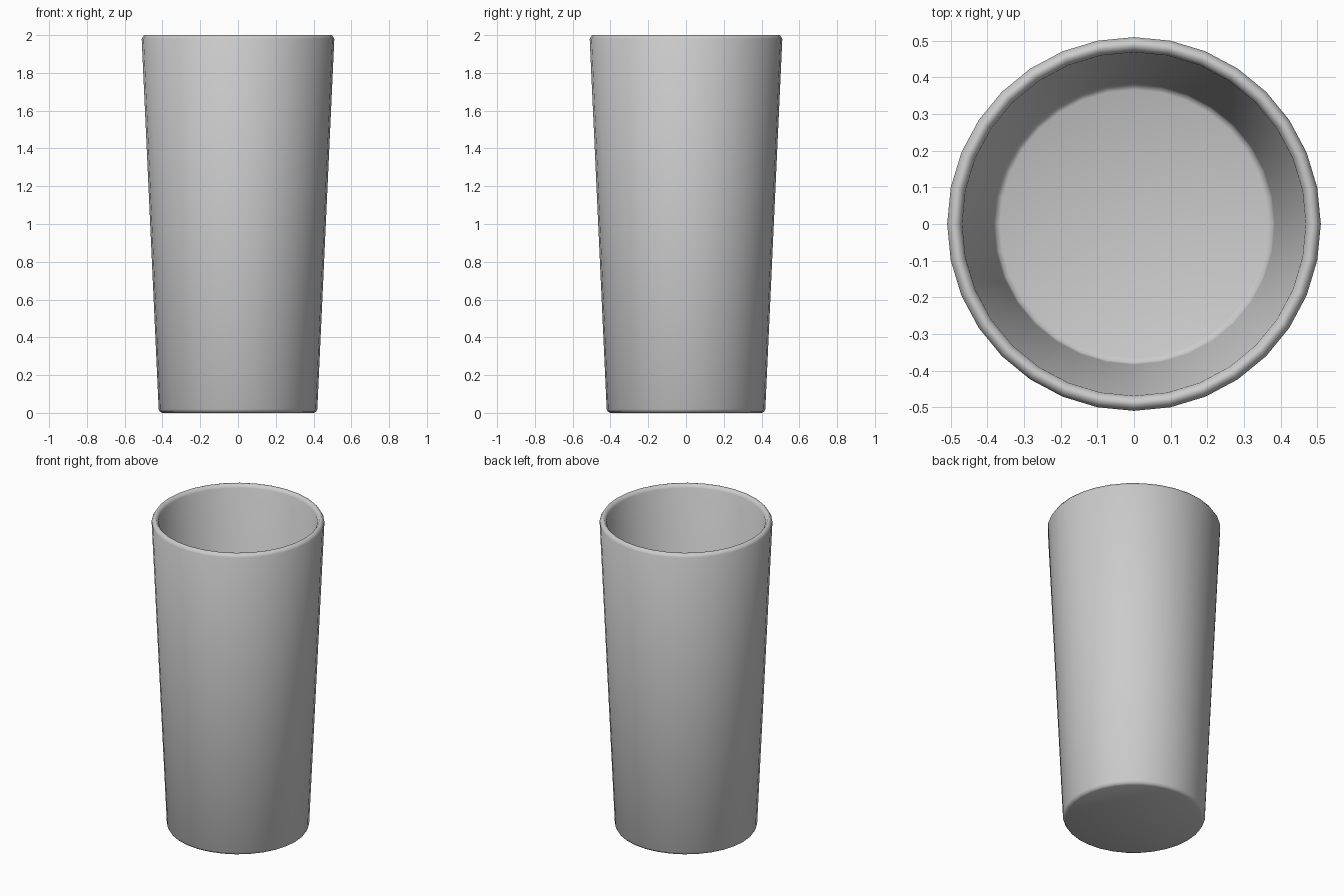
import bpy, bmesh, math

if "Cube" in bpy.data.objects:
    bpy.data.objects.remove(bpy.data.objects["Cube"])

SIDES = 32
# Cup profile (radius, height): outer base, outer wall, rim, inner wall, inner floor
PROFILE = [(0.40, 0.0), (0.413, 0.006), (0.42, 0.02),
           (0.51, 1.98), (0.497, 2.0), (0.482, 2.0), (0.469, 1.98),
           (0.384, 0.06), (0.379, 0.046), (0.366, 0.04)]

bm = bmesh.new()
rings = []
for r, z in PROFILE:
    rings.append([bm.verts.new((r * math.cos(2 * math.pi * i / SIDES),
                                r * math.sin(2 * math.pi * i / SIDES), z))
                  for i in range(SIDES)])

# Walls between neighbouring rings
for a, b in zip(rings, rings[1:]):
    for i in range(SIDES):
        j = (i + 1) % SIDES
        bm.faces.new((a[i], a[j], b[j], b[i]))

# Underside and inner floor
bm.faces.new(rings[0][::-1])
bm.faces.new(rings[-1])
bmesh.ops.recalc_face_normals(bm, faces=bm.faces)

mesh = bpy.data.meshes.new("tumbler_cup")
bm.to_mesh(mesh)
bm.free()
cup = bpy.data.objects.new("tumbler_cup", mesh)
bpy.context.collection.objects.link(cup)

# Smooth shading
bpy.context.view_layer.objects.active = cup
cup.select_set(True)
bpy.ops.object.shade_smooth_by_angle(angle=math.radians(65))
